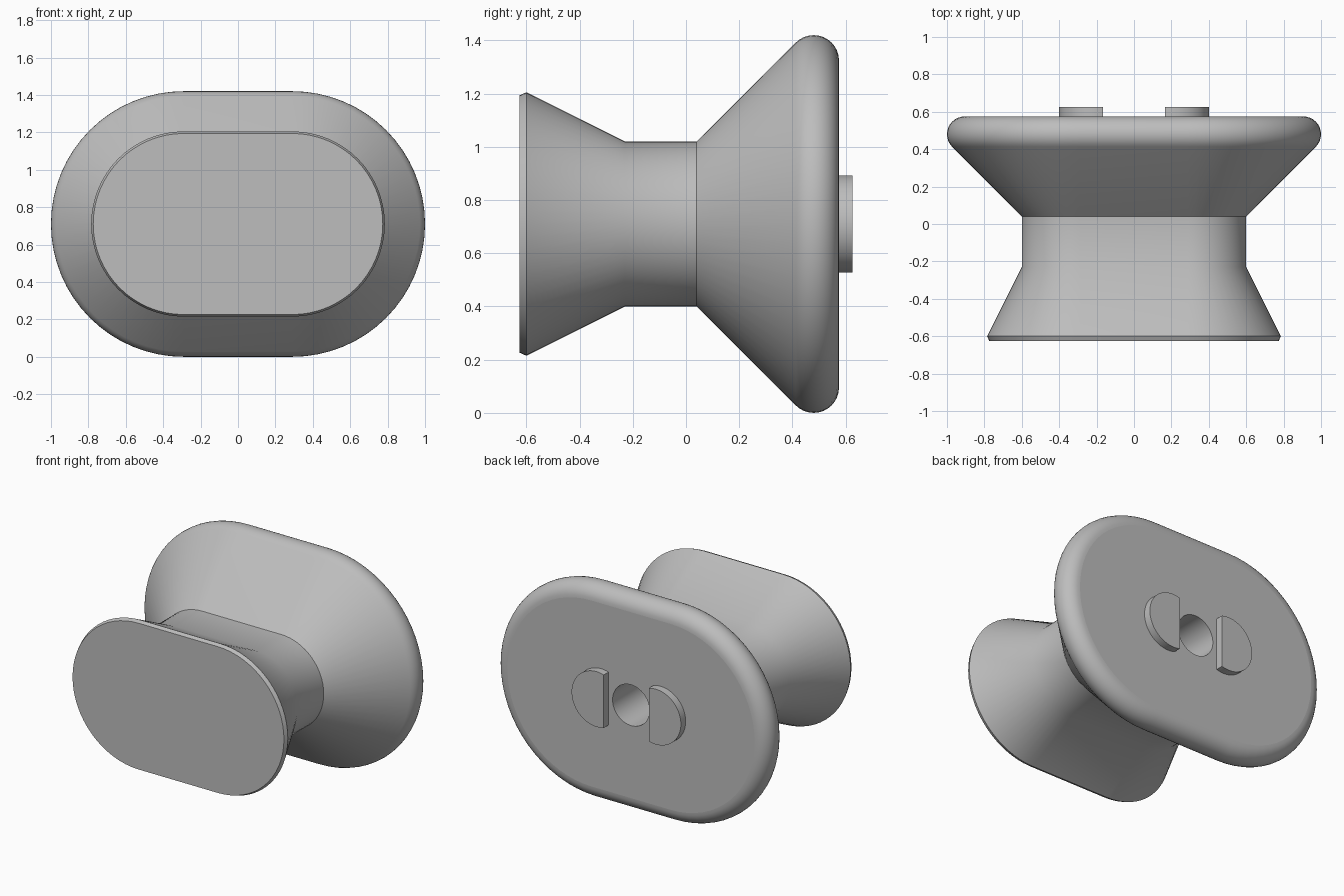
import bpy
import bmesh
import math

CENTRE_Z = 0.71
HALF_STRAIGHT = 0.29
ARC_STEPS = 32

old = bpy.data.objects.get("Cube")
if old:
    bpy.data.objects.remove(old, do_unlink=True)

grey = bpy.data.materials.new("plain grey")
grey.use_nodes = True
colour = (0.51, 0.51, 0.51, 1)
grey.diffuse_color = colour
grey.node_tree.nodes["Principled BSDF"].inputs["Base Color"].default_value = colour


def ring(bm, y, radius, straight):
    """Oval loop: two half circles pushed apart along x."""
    verts = []
    for side, start in ((1, -math.pi / 2), (-1, math.pi / 2)):
        for i in range(ARC_STEPS + 1):
            a = start + math.pi * i / ARC_STEPS
            verts.append(bm.verts.new((side * straight + radius * math.cos(a), y,
                                       CENTRE_Z + radius * math.sin(a))))
    return verts


def finish(name, bm):
    bmesh.ops.remove_doubles(bm, verts=bm.verts, dist=1e-5)
    bmesh.ops.recalc_face_normals(bm, faces=bm.faces)
    mesh = bpy.data.meshes.new(name)
    bm.to_mesh(mesh)
    bm.free()
    mesh.materials.append(grey)
    obj = bpy.data.objects.new(name, mesh)
    bpy.context.collection.objects.link(obj)
    bpy.ops.object.select_all(action="DESELECT")
    obj.select_set(True)
    bpy.context.view_layer.objects.active = obj
    bpy.ops.object.shade_smooth_by_angle(angle=math.radians(30))
    # Keep the end faces perfectly flat beside the rounded rim
    for p in mesh.polygons:
        if abs(p.normal.y) > 0.9999:
            p.use_smooth = False
    return obj


# Knob body: front plate, flare, neck, cone, rounded rim, then the back hole
profile = [(-0.625, 0.484), (-0.60, 0.495), (-0.23, 0.31), (0.04, 0.31)]
rim_y, rim_r, fillet = 0.48, 0.615, 0.095
for i in range(13):
    a = math.radians(135 - 135 * i / 12)
    profile.append((rim_y + fillet * math.cos(a), rim_r + fillet * math.sin(a)))

bm = bmesh.new()
rings = [ring(bm, y, r, HALF_STRAIGHT) for y, r in profile]
rings += [ring(bm, y, 0.135, 0) for y in (rim_y + fillet, -0.03)]
count = len(rings[0])
for a, b in zip(rings, rings[1:]):
    for i in range(count):
        j = (i + 1) % count
        bm.faces.new((a[i], a[j], b[j], b[i]))
bm.faces.new(rings[0])
bm.faces.new(rings[-1])
finish("knob_body", bm)

# Two D-shaped locating tabs on the back
tab_r, tab_x, flat_x = 0.183, 0.217, 0.165
half_angle = math.acos((flat_x - tab_x) / tab_r)
for name, side in (("left_tab", 1), ("right_tab", -1)):
    bm = bmesh.new()
    outline = []
    for i in range(41):
        a = -half_angle + 2 * half_angle * i / 40
        outline.append(bm.verts.new((side * (tab_x + tab_r * math.cos(a)), 0.56,
                                     CENTRE_Z + tab_r * math.sin(a))))
    base = bm.faces.new(outline)
    top = bmesh.ops.extrude_face_region(bm, geom=[base])["geom"]
    moved = [v for v in top if isinstance(v, bmesh.types.BMVert)]
    bmesh.ops.translate(bm, verts=moved, vec=(0, 0.065, 0))
    finish(name, bm)
